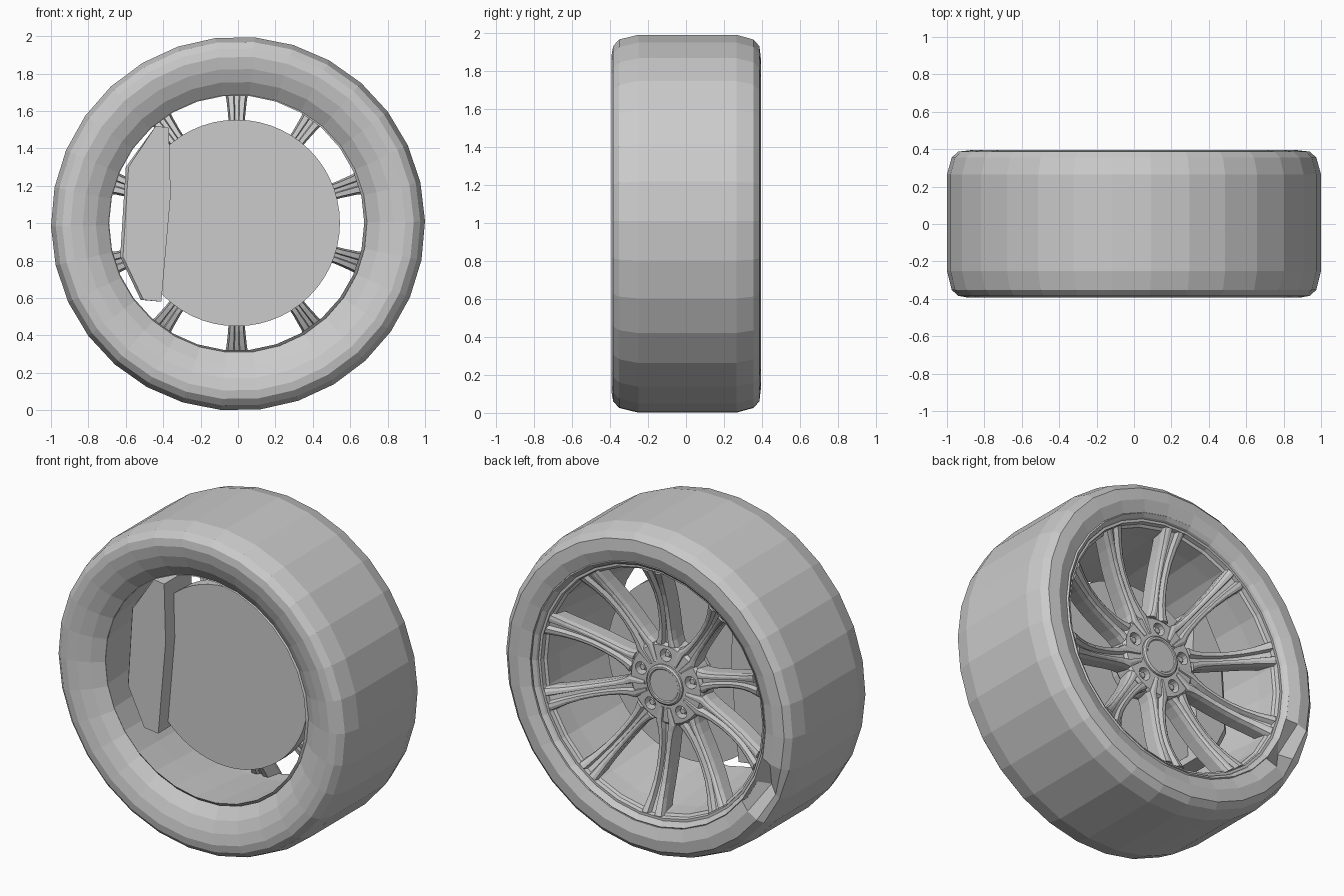
import bpy, bmesh, math
from mathutils import Vector, Matrix

cube = bpy.data.objects.get("Cube")
if cube:
    bpy.data.objects.remove(cube, do_unlink=True)

CENTER = Vector((-0.007, 0, 1.001))
TYRE_CENTER = Vector((0, 0, 0.997))

grey = bpy.data.materials.new("plain_grey")
grey.use_nodes = True
COLOUR = (0.6, 0.6, 0.6, 1)
grey.diffuse_color = COLOUR
grey.node_tree.nodes["Principled BSDF"].inputs["Base Color"].default_value = COLOUR


def finish(name, bm):
    bmesh.ops.recalc_face_normals(bm, faces=bm.faces)
    mesh = bpy.data.meshes.new(name)
    bm.to_mesh(mesh)
    bm.free()
    mesh.materials.append(grey)
    obj = bpy.data.objects.new(name, mesh)
    bpy.context.collection.objects.link(obj)
    return obj


def polar(r, angle, y):
    return Vector((r * math.cos(angle), y, r * math.sin(angle)))


def add_lathe(bm, profile, sides, offset, closed=True, phase=0):
    """Turn a (radius, y) profile about the axle; an open one gets end caps."""
    rings = [[bm.verts.new(offset + polar(r, phase + math.tau * i / sides, y))
              for r, y in profile] for i in range(sides)]
    n = len(profile)
    for i in range(sides):
        a, b = rings[i], rings[(i + 1) % sides]
        for j in range(n if closed else n - 1):
            k = (j + 1) % n
            bm.faces.new((a[j], a[k], b[k], b[j]))
    if not closed:
        bm.faces.new([ring[0] for ring in rings])
        bm.faces.new([ring[-1] for ring in rings])


def lathe(name, profile, sides, offset=CENTER, closed=True, phase=0):
    bm = bmesh.new()
    add_lathe(bm, profile, sides, offset, closed, phase)
    return finish(name, bm)


def add_loft(bm, rings):
    """Skin a row of equal vertex rings and cap both ends."""
    n = len(rings[0])
    for a, b in zip(rings, rings[1:]):
        for j in range(n):
            k = (j + 1) % n
            bm.faces.new((a[j], a[k], b[k], b[j]))
    bm.faces.new(rings[0])
    bm.faces.new(rings[-1])


# Tyre, with a pressed-in spot on the outer sidewall
tyre = lathe("tyre", [
    (0.69, -0.3), (0.76, -0.352), (0.83, -0.38), (0.895, -0.392), (0.94, -0.384),
    (0.975, -0.352), (1, -0.25), (1, 0.265), (0.975, 0.355), (0.94, 0.387),
    (0.87, 0.395), (0.8, 0.373), (0.79, 0.3), (0.74, -0.25)], 30,
    TYRE_CENTER, phase=math.radians(0.8))
for v in tyre.data.vertices:
    p = v.co - TYRE_CENTER
    angle = math.degrees(math.atan2(p.z, p.x)) % 360
    if abs(angle - 205) < 3 and p.y > 0.38:
        v.co.y -= 0.1 if math.hypot(p.x, p.z) < 0.9 else 0.04

# Rim barrel and stepped lip
lathe("rim", [
    (0.682, -0.305), (0.7, -0.1), (0.73, 0.2), (0.735, 0.31), (0.75, 0.32),
    (0.755, 0.345), (0.77, 0.345), (0.775, 0.36), (0.795, 0.377), (0.81, 0.36),
    (0.8, 0.3), (0.75, 0.2), (0.71, -0.28)], 30)

# Ten grooved spokes; every second one runs in to the centre cap between the bolts
STATIONS = [(0.14, 0.035, 0.217, 0.1), (0.24, 0.072, 0.215, 0.12), (0.28, 0.056, 0.216, 0.12),
            (0.34, 0.046, 0.219, 0.12), (0.42, 0.042, 0.229, 0.12), (0.5, 0.042, 0.246, 0.12),
            (0.58, 0.046, 0.272, 0.12), (0.66, 0.055, 0.308, 0.12), (0.745, 0.072, 0.352, 0.12)]
SECTION = [(-0.8, -1), (-1, -0.3), (-0.9, -0.06), (-0.65, 0), (-0.35, 0), (-0.2, -0.24),
           (0.2, -0.24), (0.35, 0), (0.65, 0), (0.9, -0.06), (1, -0.3), (0.8, -1),
           (0.3, -1), (0.2, -0.85), (-0.2, -0.85), (-0.3, -1)]
bm = bmesh.new()
for i in range(10):
    turn = Matrix.Rotation(math.tau * i / 10, 3, "Y")
    add_loft(bm, [[bm.verts.new(CENTER + turn @ Vector((s * half, y + t * depth, r)))
                   for s, t in SECTION]
                  for r, half, y, depth in STATIONS[(i + 1) % 2:]])
finish("spokes", bm)

# Hub with bored bolt holes
hub = lathe("hub", [(0.22, 0.07), (0.25, 0.1), (0.25, 0.19), (0.235, 0.205), (0.14, 0.209)],
            40, closed=False)


def at_bolts(name, profile, sides):
    bm = bmesh.new()
    for i in range(5):
        spot = CENTER + polar(0.178, math.radians(90 + 72 * i), 0)
        add_lathe(bm, profile, sides, spot, closed=False)
    return finish(name, bm)


cutter = at_bolts("bolt_hole_cutter", [(0.038, 0.145), (0.038, 0.3)], 14)
cutter.hide_render = True
bore = hub.modifiers.new("bolt_holes", "BOOLEAN")
bore.object = cutter
bore.operation = "DIFFERENCE"
bore.solver = "EXACT"
bpy.context.view_layer.objects.active = hub
bpy.ops.object.modifier_apply(modifier=bore.name)
bpy.data.objects.remove(cutter, do_unlink=True)

at_bolts("wheel_bolts", [(0.024, 0.12), (0.024, 0.182), (0.017, 0.192)], 6)
lathe("centre_cap", [(0.122, 0.17), (0.122, 0.22), (0.112, 0.228), (0.1, 0.228), (0.095, 0.223)],
      32, closed=False)

# Brake disc and axle stub
lathe("brake_disc", [(0.552, -0.1), (0.552, -0.02)], 56, closed=False)
lathe("axle", [(0.16, -0.05), (0.16, 0.1)], 24, closed=False)

# Brake caliper straddling the disc edge, chamfered on its outer flank only
OUTLINE = [(-0.44, 1.52), (-0.37, 1.51), (-0.36, 1.15), (-0.41, 0.58),
           (-0.52, 0.59), (-0.63, 0.82), (-0.6, 1.3)]
LAYERS = [(-0.19, 0.015), (-0.17, 0), (0.04, 0), (0.075, 0.04)]
bm = bmesh.new()
add_loft(bm, [[bm.verts.new((x + (shrink if x < -0.5 else 0), y, z)) for x, z in OUTLINE]
              for y, shrink in LAYERS])
finish("brake_caliper", bm)
